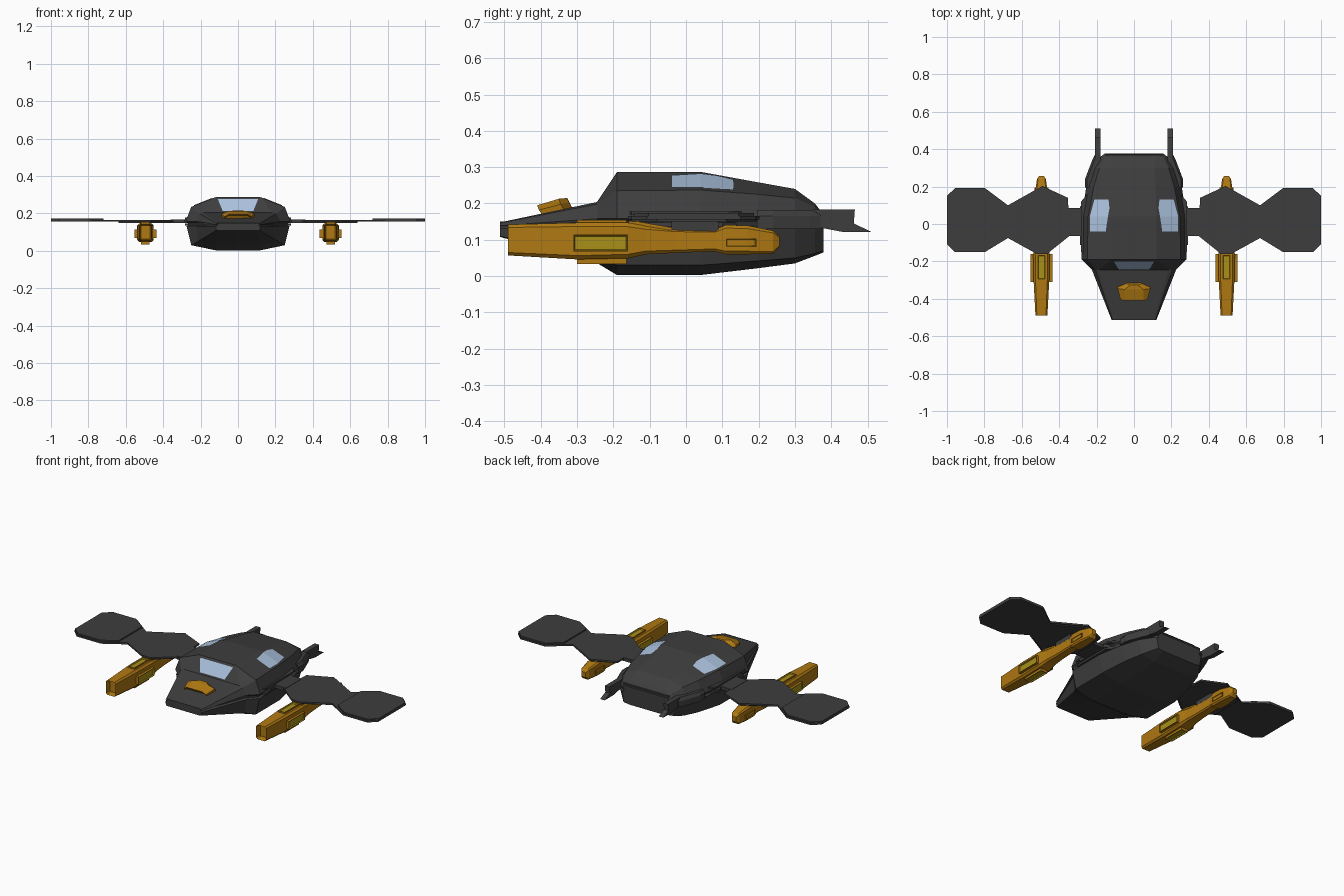
import bpy, bmesh
from mathutils import Vector
from mathutils.bvhtree import BVHTree

if "Cube" in bpy.data.objects:
    bpy.data.objects.remove(bpy.data.objects["Cube"])


def material(name, rgb):
    m = bpy.data.materials.new(name)
    m.diffuse_color = (*rgb, 1)
    m.use_nodes = True
    m.node_tree.nodes["Principled BSDF"].inputs["Base Color"].default_value = m.diffuse_color
    return m


GREY = material("dark grey", (0.048, 0.048, 0.048))
GOLD = material("gold", (0.43, 0.19, 0.006))
YELLOW = material("olive yellow", (0.40, 0.28, 0.01))
GLASS = material("pale blue glass", (0.40, 0.53, 0.72))


def finish(name, bm, mats, mirror=False):
    bmesh.ops.recalc_face_normals(bm, faces=bm.faces)
    me = bpy.data.meshes.new(name)
    bm.to_mesh(me)
    bm.free()
    for m in mats:
        me.materials.append(m)
    ob = bpy.data.objects.new(name, me)
    bpy.context.collection.objects.link(ob)
    if mirror:
        ob.modifiers.new("mirror", 'MIRROR').use_mirror_merge = False
    return ob


def loft(bm, rings):
    """Skin closed rings of points and cap both ends; returns the caps."""
    vs = [[bm.verts.new(p) for p in r] for r in rings]
    n = len(vs[0])
    for a, b in zip(vs, vs[1:]):
        for i in range(n):
            j = (i + 1) % n
            bm.faces.new((a[i], a[j], b[j], b[i]))
    return bm.faces.new(vs[0]), bm.faces.new(vs[-1])


def solid(name, rings, mats, mirror=False):
    bm = bmesh.new()
    loft(bm, rings)
    return finish(name, bm, mats, mirror)


def slab(name, outline, z0, z1, mats, mirror=True):
    return solid(name, [[(x, y, z) for x, y in outline] for z in (z0, z1)], mats, mirror)


def box(name, x, y, z, mats, mirror=True):
    return slab(name, [(x[0], y[0]), (x[1], y[0]), (x[1], y[1]), (x[0], y[1])], *z, mats, mirror)


# Hull: y, then half-section (x, z): roof, shoulder, upper waist, lower waist, chine, keel
SECTIONS = [
    (-0.512, (.108, .148), (.115, .146), (.120, .139), (.120, .131), (.115, .110), (.100, .108)),
    (-0.245, (.185, .204), (.205, .198), (.225, .158), (.225, .132), (.215, .050), (.120, .036)),
    (-0.190, (.120, .287), (.250, .235), (.280, .158), (.275, .132), (.250, .030), (.120, .003)),
    (0.040, (.120, .287), (.245, .237), (.280, .158), (.275, .132), (.250, .030), (.120, .003)),
    (0.200, (.115, .258), (.215, .225), (.255, .158), (.250, .132), (.225, .042), (.115, .022)),
    (0.300, (.110, .240), (.185, .215), (.225, .158), (.220, .132), (.195, .050), (.110, .035)),
    (0.355, (.120, .200), (.160, .192), (.185, .158), (.185, .132), (.165, .062), (.110, .056)),
    (0.378, (.135, .170), (.145, .168), (.155, .158), (.155, .132), (.145, .070), (.110, .065)),
]
rings = []
for y, *p in SECTIONS:
    seam = [(p[2][0] - .012, .150), (p[3][0] - .012, .138)]   # groove around the waist
    half = p[:3] + seam + p[3:]
    rings.append([(x, y, z) for x, z in half] + [(-x, y, z) for x, z in reversed(half)])
hull = solid("hull", rings, [GREY])
tree = BVHTree.FromPolygons([v.co[:] for v in hull.data.vertices],
                            [p.vertices[:] for p in hull.data.polygons])


# Windows: rows of (y, x inner, x outer) laid just above the hull
def window(name, rows, mirror):
    bm = bmesh.new()
    grid = []
    for y, xa, xb in rows:
        row = []
        for x in (xa, xb):
            hit, normal, _, _ = tree.ray_cast(Vector((x, y, 1)), Vector((0, 0, -1)))
            row.append(bm.verts.new(hit + normal * .003))
        grid.append(row)
    for a, b in zip(grid, grid[1:]):
        bm.faces.new((a[0], a[1], b[1], b[0]))
    for f in bm.faces:
        f.normal_update()
        if f.normal.z < 0:
            f.normal_flip()
    me = bpy.data.meshes.new(name)
    bm.to_mesh(me)
    bm.free()
    me.materials.append(GLASS)
    ob = bpy.data.objects.new(name, me)
    bpy.context.collection.objects.link(ob)
    if mirror:
        ob.modifiers.new("mirror", 'MIRROR')


window("side_window", [(-.04, .15, .235), (.04, .138, .235), (.085, .13, .223), (.13, .135, .211)], True)
window("windshield", [(-.240, -.082, .082), (-.198, -.108, .108)], False)

# Waist strakes and wing roots
for i, (x, y0, y1, z0, z1) in enumerate([(.283, -.17, .18, .168, .178), (.290, -.13, .15, .150, .166),
                                         (.284, -.16, .16, .136, .147)]):
    slab(f"waist_strake_{i + 1}", [(.24, y0), (x, y0 + .02), (x, y1 - .06), (.23, y1)], z0, z1, [GREY])
box("wing_root", (.25, .36), (-.064, .085), (.148, .168), [GREY])

# Wings: waisted plates with a double-layered tip
WING = [(.345, -.064), (.465, -.16), (.52, -.16), (.674, -.075), (.797, -.15), (.957, -.15), (1, -.108),
        (1, .15), (.957, .192), (.797, .192), (.674, .10), (.49, .203), (.353, .14)]
slab("wing", WING, .156, .166, [GREY])
slab("wing_tip_upper_layer", [(.72, -.09), (.8, -.145), (.955, -.145), (1, -.103), (1, .145),
                              (.955, .187), (.8, .187), (.72, .125)], .166, .174, [GREY])
slab("wing_inner_lower_layer", [(.36, -.06), (.465, -.15), (.52, -.15), (.64, -.08), (.64, .11),
                                (.49, .193), (.36, .13)], .150, .156, [GREY])

# Tail booms and fins
solid("tail_boom", [[(xa, y, .13), (xb, y, .13), (xb, y, .165), (xb - .012, y, .182), (xa, y, .182)]
                    for y, xa, xb in [(.195, .215, .262), (.24, .205, .262), (.34, .18, .224), (.37, .18, .21)]],
      [GREY], True)
FIN = [(.35, .184), (.465, .184), (.462, .145), (.51, .122), (.43, .122), (.35, .137)]
solid("tail_fin", [[(x, y, z) for y, z in FIN] for x in (.178, .208)], [GREY], True)
box("rear_bar", (-.15, .15), (.35, .375), (.172, .182), [GREY], False)

# Engine pods: y, half-width, bottom, top
NX = .495
POD = [(-.49, .032, .057, .142), (-.30, .042, .046, .147), (-.16, .044, .049, .147), (-.11, .036, .060, .138),
       (-.03, .030, .064, .130), (.08, .028, .068, .128), (.11, .034, .060, .141), (.17, .034, .060, .139),
       (.24, .024, .062, .125), (.257, .013, .080, .110)]
rings = []
for y, w, b, t in POD:
    c = .25 * w
    sec = [(-w, b + c), (-w + c, b), (w - c, b), (w, b + c), (w, t - c), (w - c, t), (c - w, t), (-w, t - c)]
    rings.append([(NX + x, y, z) for x, z in sec])
bm = bmesh.new()
mouth, _ = loft(bm, rings)
bmesh.ops.recalc_face_normals(bm, faces=bm.faces)
bmesh.ops.inset_region(bm, faces=[mouth], thickness=.008)
bmesh.ops.translate(bm, verts=mouth.verts, vec=(0, .03, 0))
finish("engine_pod", bm, [GOLD], True)


def pad(name, center, size, axis, rim):
    """Raised block on both pod sides along an axis, with a sunken yellow panel."""
    bm = bmesh.new()
    bmesh.ops.create_cube(bm, size=1)
    for v in bm.verts:
        v.co = Vector([v.co[i] * size[i] + center[i] for i in range(3)])
    outer = [f for f in bm.faces if abs(f.normal[axis]) > .9]
    ring = bmesh.ops.inset_individual(bm, faces=outer, thickness=rim)["faces"]
    floor = bmesh.ops.inset_individual(bm, faces=outer, thickness=.004, depth=-.006)["faces"]
    for f in outer + floor:
        f.material_index = 1
    finish(name, bm, [GOLD, YELLOW], True)


pad("pod_side_pad", (NX, -.235, .091), (.116, .15, .046), 0, .003)
pad("pod_ridge_pad", (NX, -.232, .0945), (.046, .135, .121), 2, .006)
pad("pod_rear_pad", (NX, .152, .092), (.074, .085, .024), 0, .002)
box("pod_pylon", (NX - .026, NX + .026), (-.04, .09), (.12, .157), [GREY])
solid("pod_shoulder", [[(NX + s * .028, y, z) for y, z in [(-.15, .13), (-.16, .152), (-.13, .15), (-.04, .134),
                                                            (-.04, .12)]] for s in (-1, 1)], [GOLD], True)

# Nose scoop: wide gold intake with a sunken mouth
bm = bmesh.new()
mouth, _ = loft(bm, [[(-w, y + .015, b), (w, y + .015, b), (w, y, m), (c, y - .005, t), (-c, y - .005, t), (-w, y, m)]
                     for y, w, c, b, m, t in [(-.405, .072, .05, .160, .182, .195),
                                              (-.345, .088, .05, .172, .198, .213),
                                              (-.322, .035, .02, .176, .202, .215)]])
bmesh.ops.recalc_face_normals(bm, faces=bm.faces)
bmesh.ops.inset_region(bm, faces=[mouth], thickness=.006)
bmesh.ops.translate(bm, verts=mouth.verts, vec=(0, .012, 0))
finish("nose_scoop", bm, [GOLD])
